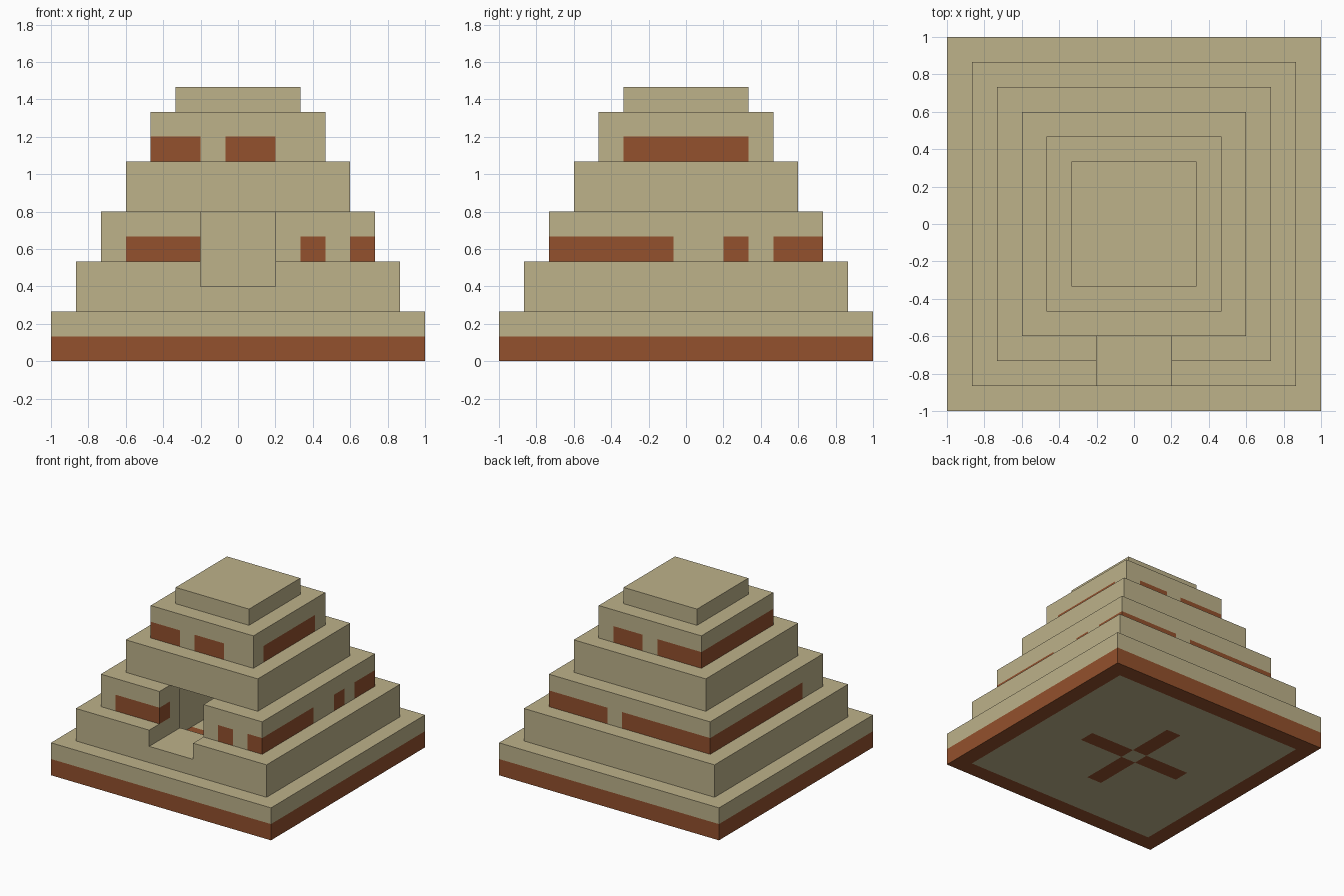
import bpy, bmesh, math
from mathutils import Vector

cube = bpy.data.objects.get("Cube")
if cube:
    bpy.data.objects.remove(cube, do_unlink=True)

BLOCK = 2 / 15


def make_material(name, colour):
    mat = bpy.data.materials.new(name)
    mat.use_nodes = True
    mat.diffuse_color = (*colour, 1)
    bsdf = mat.node_tree.nodes["Principled BSDF"]
    bsdf.inputs["Base Color"].default_value = (*colour, 1)
    bsdf.inputs["Roughness"].default_value = 0.9
    return mat


SAND = make_material("sandstone", (0.51, 0.445, 0.255))
RUST = make_material("rust_clay", (0.292, 0.082, 0.026))

# Tiers: name, first course, number of courses, half width in blocks
TIERS = [
    ("base_tier", 0, 2, 7), ("second_tier", 2, 2, 6), ("door_tier", 4, 2, 5),
    ("fourth_tier", 6, 2, 4), ("fifth_tier", 8, 2, 3), ("cap_tier", 10, 1, 2),
]

# Clay runs along each side of the two decorated courses, as block ranges
CLAY = {
    4: {"front": [(-4, -2), (3, 3), (5, 5)], "left": [(-5, -1), (2, 2), (4, 5)],
        "back": [(-5, 0), (2, 5)], "right": [(-3, 5)]},
    8: {"front": [(-3, -2), (0, 1)], "left": [(-2, 2)],
        "back": [(-3, -1), (1, 2)], "right": [(-3, 3)]},
}


def half_width(k):
    for _, start, count, half in TIERS:
        if start <= k < start + count:
            return half
    return -1


def is_solid(i, j, k):
    if max(abs(i), abs(j)) > half_width(k):
        return False
    doorway = abs(i) <= 1 and j <= -4 and 3 <= k <= 5
    chamber = max(abs(i), abs(j)) <= 3 and 1 <= k <= 5
    return not (doorway or chamber)


def is_clay(i, j, k):
    # Outer ring and floor cross in the lowest course
    if k == 0:
        ring = max(abs(i), abs(j)) == 7
        cross = min(abs(i), abs(j)) == 0 and 1 <= max(abs(i), abs(j)) <= 3
        return ring or cross
    if k not in CLAY:
        return False
    half = half_width(k)
    sides = {"front": (j == -half, i), "back": (j == half, i),
             "left": (i == half, j), "right": (i == -half, j)}
    return any(on_side and any(a <= pos <= b for a, b in CLAY[k][side])
               for side, (on_side, pos) in sides.items())


DIRECTIONS = [Vector(d) for d in
              ((1, 0, 0), (-1, 0, 0), (0, 1, 0), (0, -1, 0), (0, 0, 1), (0, 0, -1))]


def add_block_side(bm, centre, normal, material_index):
    u = Vector((normal.y, normal.z, normal.x))
    v = normal.cross(u)
    mid = centre + normal / 2
    corners = [mid + (u * a + v * b) / 2 for a, b in ((-1, -1), (1, -1), (1, 1), (-1, 1))]
    face = bm.faces.new([bm.verts.new(c * BLOCK) for c in corners])
    face.material_index = material_index


def build_tier(name, start, count, half):
    bm = bmesh.new()
    span = range(-half, half + 1)
    for k in range(start, start + count):
        for i in span:
            for j in span:
                if not is_solid(i, j, k):
                    continue
                for d in DIRECTIONS:
                    if not is_solid(i + int(d.x), j + int(d.y), k + int(d.z)):
                        add_block_side(bm, Vector((i, j, k + 0.5)), d, int(is_clay(i, j, k)))
    # Weld the blocks and merge flat areas of one colour
    bmesh.ops.remove_doubles(bm, verts=bm.verts, dist=BLOCK / 100)
    bmesh.ops.dissolve_limit(bm, angle_limit=math.radians(1), verts=bm.verts,
                             edges=bm.edges, delimit={'MATERIAL'})
    mesh = bpy.data.meshes.new(name)
    bm.to_mesh(mesh)
    bm.free()
    mesh.materials.append(SAND)
    mesh.materials.append(RUST)
    bpy.context.collection.objects.link(bpy.data.objects.new(name, mesh))


for tier in TIERS:
    build_tier(*tier)
